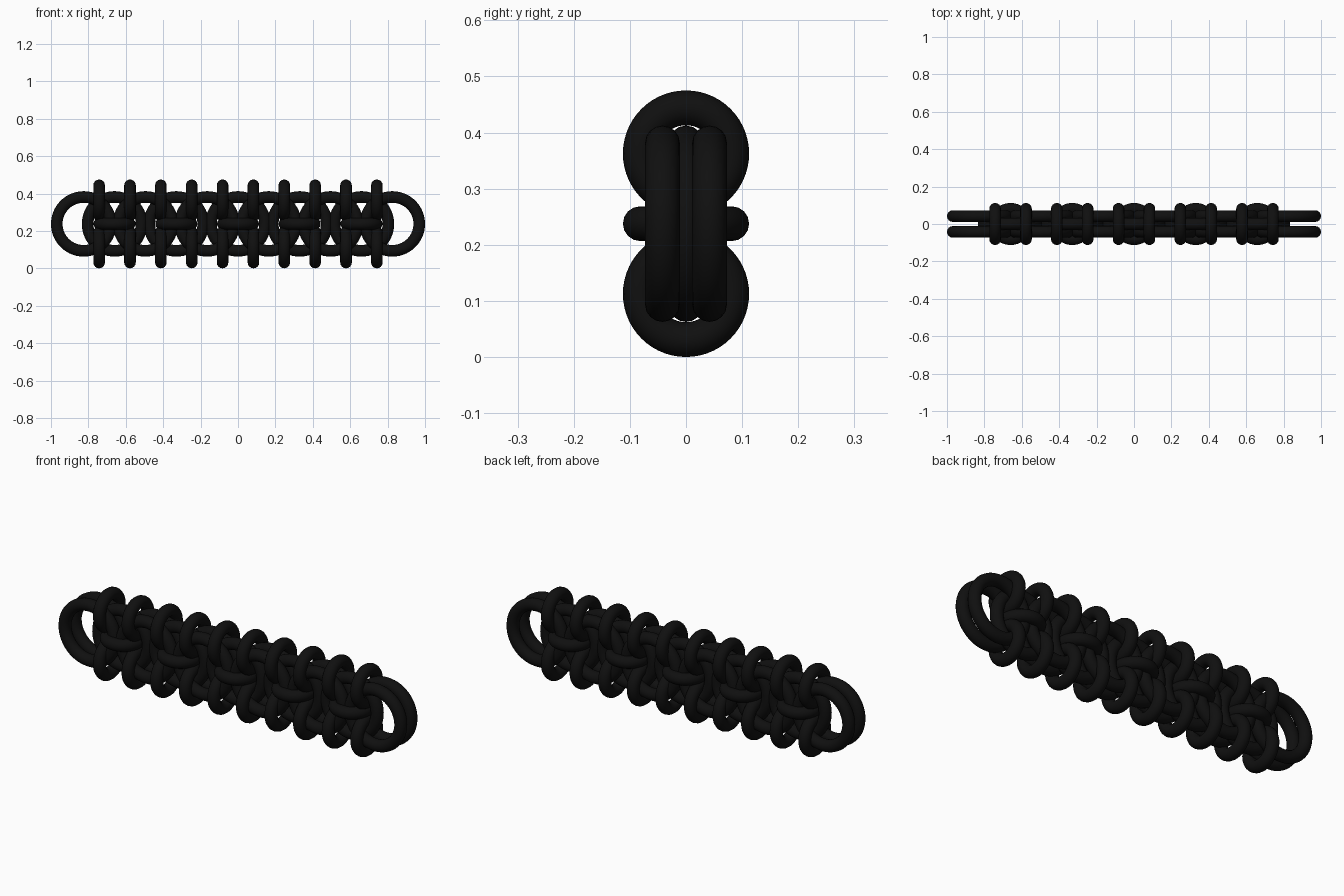
import bpy
from math import pi

if "Cube" in bpy.data.objects:
    bpy.data.objects.remove(bpy.data.objects["Cube"])

PITCH = 0.33          # spacing of the repeating unit
Z = 0.2375            # chain axis height
TUBE = 0.031          # wire radius
BIG, SMALL = 0.175, 0.1125   # outer ring radii

mat = bpy.data.materials.new("black_metal")
mat.diffuse_color = (0.005, 0.005, 0.005, 1)
mat.use_nodes = True
mat.node_tree.nodes["Principled BSDF"].inputs["Base Color"].default_value = mat.diffuse_color


def ring(name, outer, loc, rot):
    bpy.ops.mesh.primitive_torus_add(
        major_radius=outer - TUBE, minor_radius=TUBE,
        major_segments=56, minor_segments=16, location=loc, rotation=rot)
    ob = bpy.context.object
    ob.name = name
    ob.data.materials.append(mat)
    bpy.ops.object.shade_smooth()


FRONT, SIDE, FLAT = (pi / 2, 0, 0), (0, pi / 2, 0), (0, 0, 0)

# doubled large links
for i in range(6):
    for y in (-0.042, 0.042):
        ring("large_link", BIG, ((i - 2.5) * PITCH, y, Z), FRONT)

for i in range(5):
    x = (i - 2) * PITCH
    # large link held between the doubled ones
    ring("centre_link", BIG, (x, 0, Z), FRONT)
    # flat small link around the middle
    ring("flat_link", SMALL, (x, 0, Z), FLAT)
    # upright small links along top and bottom edges
    for dx in (-PITCH / 4, PITCH / 4):
        for dz in (-0.125, 0.125):
            ring("edge_link", SMALL, (x + dx, 0, Z + dz), SIDE)
